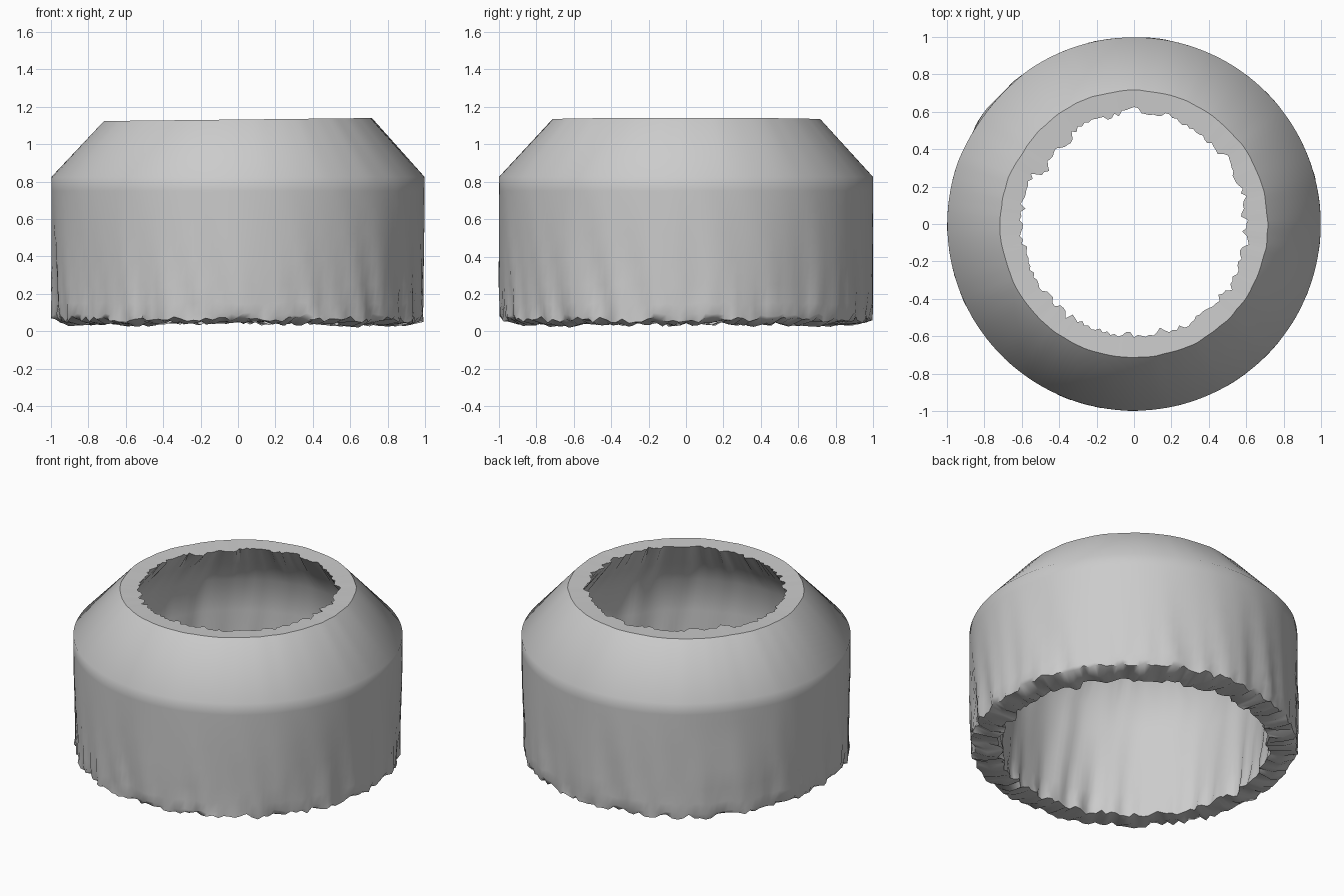
import bpy, bmesh, math, random
from mathutils import noise, Vector

if "Cube" in bpy.data.objects:
    bpy.data.objects.remove(bpy.data.objects["Cube"])

random.seed(4)
N = 180  # segments around the shell


def wobble(a, z, freq, seed):
    return noise.noise(Vector((math.cos(a) * freq, math.sin(a) * freq, z + seed)))


# Profile from outer bottom, over the rim, down the inner wall: radius, height, roughness
profile = [(0.982, 0.064, 0.018), (0.987, 0.09, 0.018), (0.988, 0.15, 0.016), (0.990, 0.25, 0.013),
           (0.993, 0.38, 0.008), (0.996, 0.52, 0.004), (0.998, 0.68, 0.001), (0.998, 0.75, 0.001),
           (0.998, 0.825, 0.0), (0.715, 1.132, 0.004),
           (0.60, 1.127, 0.020),
           (0.71, 0.97, 0.012), (0.825, 0.81, 0.008), (0.83, 0.6, 0.010),
           (0.83, 0.4, 0.012), (0.828, 0.2, 0.020), (0.825, 0.11, 0.028), (0.82, 0.048, 0.030),
           (0.90, 0.044, 0.012)]
RIM = 9
LIP = 10

bm = bmesh.new()
rings = []
for j, (r, z, rough) in enumerate(profile):
    ring = []
    for i in range(N):
        a = 2 * math.pi * i / N
        # slightly slanted vertical folds on the walls
        rr = r + wobble(a + z * 0.2, z * 1.2, 10, 3) * rough * 1.3
        zz = z
        # faint chip on the back left shoulder
        d = math.degrees(a) - 142
        if abs(d) < 18 and 5 <= j <= RIM:
            rr -= 0.008 * (1 - (d / 18) ** 2)
        # slight tilt of the top opening
        if j in (RIM, LIP):
            zz += 0.008 * math.cos(a)
        # jagged inner lip, broken further in on the back left
        if j == LIP:
            rr += random.uniform(-0.015, 0.015) - (0.04 if -18 < d < 12 else 0)
        # torn bottom edge
        if j in (0, 17, 18):
            zz += wobble(a, 0, 8, 9) * 0.018 + random.uniform(-0.016, 0.014)
            rr += random.uniform(-0.010, 0.010)
        elif j in (1, 2, 16):
            zz += random.uniform(-0.010, 0.010)
            rr += random.uniform(-0.005, 0.005)
        rr = min(rr, 1.0)
        ring.append(bm.verts.new((rr * math.cos(a), rr * math.sin(a), zz)))
    rings.append(ring)

# Closed skin between neighbouring rings
for j in range(len(rings)):
    lo, hi = rings[j], rings[(j + 1) % len(rings)]
    for i in range(N):
        k = (i + 1) % N
        f = bm.faces.new((lo[i], lo[k], hi[k], hi[i]))
bmesh.ops.recalc_face_normals(bm, faces=bm.faces)

# Crisp rim all the way round
bm.edges.index_update()
rim_edges = [bm.edges.get((rings[RIM][i], rings[RIM][(i + 1) % N])).index for i in range(N)]

mesh = bpy.data.meshes.new("hollow_shell")
bm.to_mesh(mesh)
bm.free()
shell = bpy.data.objects.new("hollow_shell", mesh)
bpy.context.collection.objects.link(shell)
bpy.context.view_layer.objects.active = shell
shell.select_set(True)
bpy.ops.object.shade_smooth_by_angle(angle=math.radians(52))
for e in rim_edges:
    mesh.edges[e].use_edge_sharp = True
